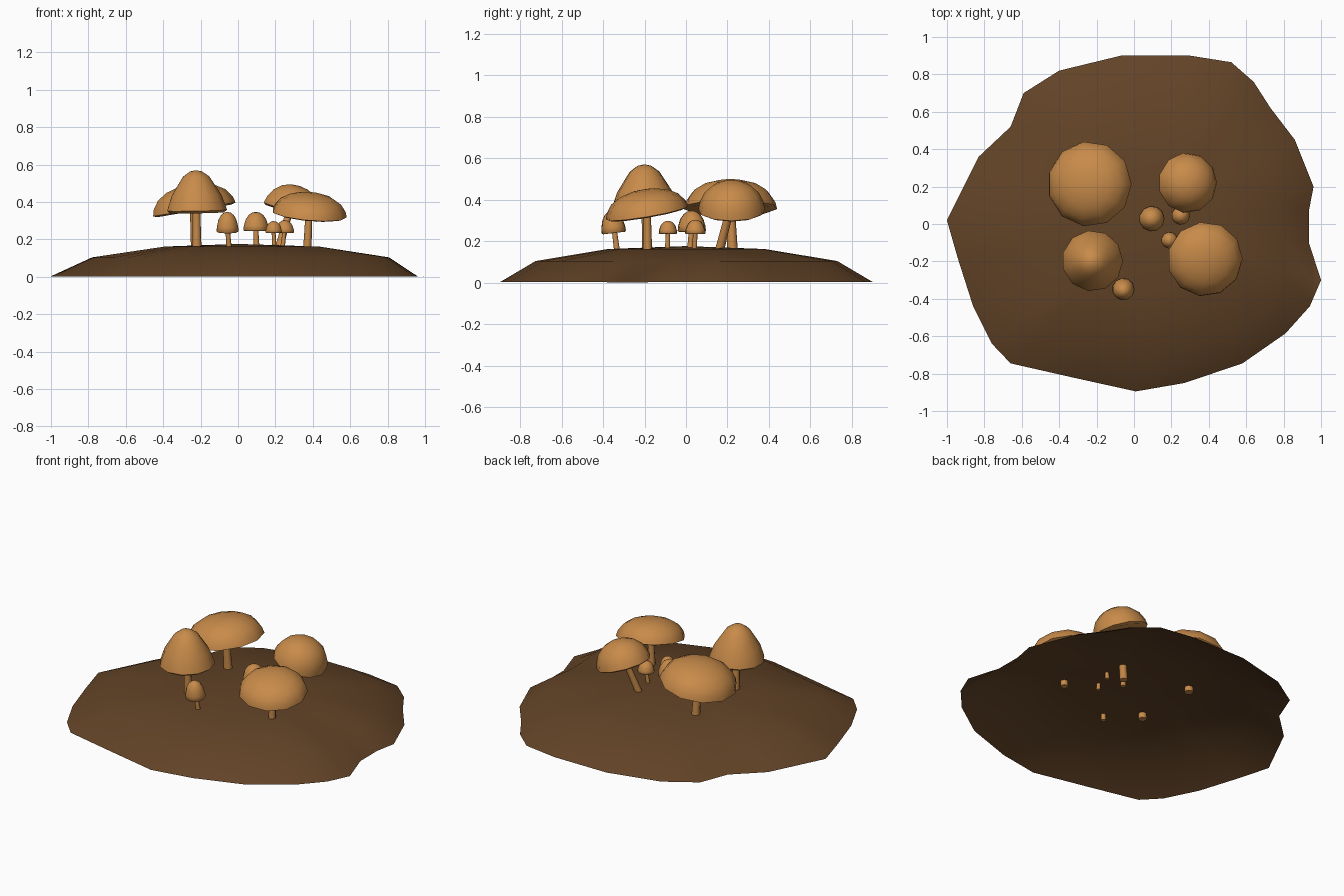
import bpy, bmesh, math
from mathutils import Vector

if "Cube" in bpy.data.objects:
    bpy.data.objects.remove(bpy.data.objects["Cube"])


def material(name, rgb):
    m = bpy.data.materials.new(name)
    m.diffuse_color = (*rgb, 1)
    m.use_nodes = True
    m.node_tree.nodes["Principled BSDF"].inputs["Base Color"].default_value = m.diffuse_color
    return m


SOIL = material("soil brown", (0.122, 0.056, 0.020))
TAN = material("mushroom tan", (0.578, 0.258, 0.068))


def finish(bm, name, mat, angle=180):
    me = bpy.data.meshes.new(name)
    bm.to_mesh(me)
    bm.free()
    me.materials.append(mat)
    ob = bpy.data.objects.new(name, me)
    bpy.context.collection.objects.link(ob)
    bpy.ops.object.select_all(action='DESELECT')
    ob.select_set(True)
    bpy.context.view_layer.objects.active = ob
    bpy.ops.object.shade_smooth_by_angle(angle=math.radians(angle))
    return ob


def bridge(bm, a, b):
    n = len(a)
    for i in range(n):
        j = (i + 1) % n
        bm.faces.new((a[i], a[j], b[j], b[i]))


def fan(bm, ring, tip):
    for i in range(len(ring)):
        bm.faces.new((ring[i], ring[(i + 1) % len(ring)], tip))


# Soil mound: uneven outline, open underneath, shrinking rings up to the top
OUTLINE = [(.96, .20), (.86, .45), (.73, .62), (.64, .76), (.52, .865), (.30, .90),
           (-.07, .90), (-.40, .82), (-.59, .70), (-.66, .52), (-.83, .36), (-1, .02),
           (-.94, -.19), (-.86, -.44), (-.76, -.64), (-.66, -.745), (-.33, -.82),
           (.01, -.895), (.27, -.85), (.58, -.745), (.81, -.585), (.94, -.44),
           (.955, -.30), (.935, -.10), (.935, .07)]
bm = bmesh.new()
rings = []
for s, dx, z in ((1, 0, 0.003), (.81, .03, .104), (.42, .03, .162)):
    rings.append([bm.verts.new((x * s + dx, y * s, z)) for x, y in OUTLINE])
for a, b in zip(rings, rings[1:]):
    bridge(bm, a, b)
fan(bm, rings[-1], bm.verts.new((0, 0, .176)))
# small flat lip at the right edge
tip = bm.verts.new((1, -.30, 0))
bm.faces.new((rings[0][21], tip, rings[0][22]))
bm.faces.new((rings[0][22], tip, rings[0][23]))
finish(bm, "soil_mound", SOIL)

# Cap profiles as (radius, height) fractions, rim to crown
DOME = [(1, 0), (.96, .25), (.82, .58), (.58, .83), (.3, .96)]
BELL = [(1, 0), (.97, .08), (.83, .38), (.62, .63), (.44, .84), (.2, .97)]


def cap(name, pos, r, h, slope, profile, sides=11):
    up = Vector((-slope[0], -slope[1], 1)).normalized()
    rot = Vector((0, 0, 1)).rotation_difference(up)

    def at(x, y, z):
        return bm.verts.new(Vector(pos) + rot @ Vector((x, y, z)))

    bm = bmesh.new()
    loops = []
    for fr, fz in [(.12, .06), (.9, -.06)] + profile:
        loops.append([at(r * fr * math.cos(t), r * fr * math.sin(t), h * fz)
                      for t in (2 * math.pi * i / sides for i in range(sides))])
    for a, b in zip(loops, loops[1:]):
        bridge(bm, a, b)
    fan(bm, loops[-1], at(0, 0, h))
    bm.faces.new(loops[0][::-1])
    finish(bm, name, TAN, 60)


def stem(name, base, top, r, sides=8):
    bm = bmesh.new()
    base, top = Vector(base), Vector(top)
    loops = []
    for f, k in ((0, 1.1), (.5, .95), (1, .85)):
        c = base.lerp(top, f)
        loops.append([bm.verts.new(c + Vector((r * k * math.cos(t), r * k * math.sin(t), 0)))
                      for t in (2 * math.pi * i / sides for i in range(sides))])
    for a, b in zip(loops, loops[1:]):
        bridge(bm, a, b)
    bm.faces.new(loops[0][::-1])
    bm.faces.new(loops[-1])
    finish(bm, name, TAN, 60)


# name, cap rim centre, radius, height, rim slope, profile, stem base, stem radius
MUSHROOMS = [
    ("wide_mushroom", (-.238, .214, .36), .228, .135, (.17, 0), DOME, (-.225, .225, .13), .024),
    ("leaning_mushroom", (.285, .22, .348), .162, .145, (-.33, 0), DOME, (.20, .145, .09), .022),
    ("tall_mushroom", (-.222, -.197, .355), .163, .215, (.02, .02), BELL, (-.22, -.185, .13), .023),
    ("front_mushroom", (.38, -.188, .335), .202, .115, (-.09, .17), DOME, (.37, -.185, .13), .021),
    ("small_mushroom_a", (.095, .028, .25), .069, .097, (0, 0), DOME, (.10, .02, .14), .015),
    ("small_mushroom_b", (.25, .045, .238), .05, .065, (0, 0), DOME, (.235, .04, .13), .012),
    ("small_mushroom_c", (.19, -.087, .238), .045, .06, (0, 0), DOME, (.195, -.09, .13), .012),
    ("small_mushroom_d", (-.057, -.348, .245), .06, .103, (0, .12), DOME, (-.045, -.328, .12), .014),
]
for name, pos, r, h, slope, prof, base, sr in MUSHROOMS:
    cap(name + "_cap", pos, r, h, slope, prof)
    stem(name + "_stem", base, (pos[0], pos[1], pos[2] + .25 * h), sr)
